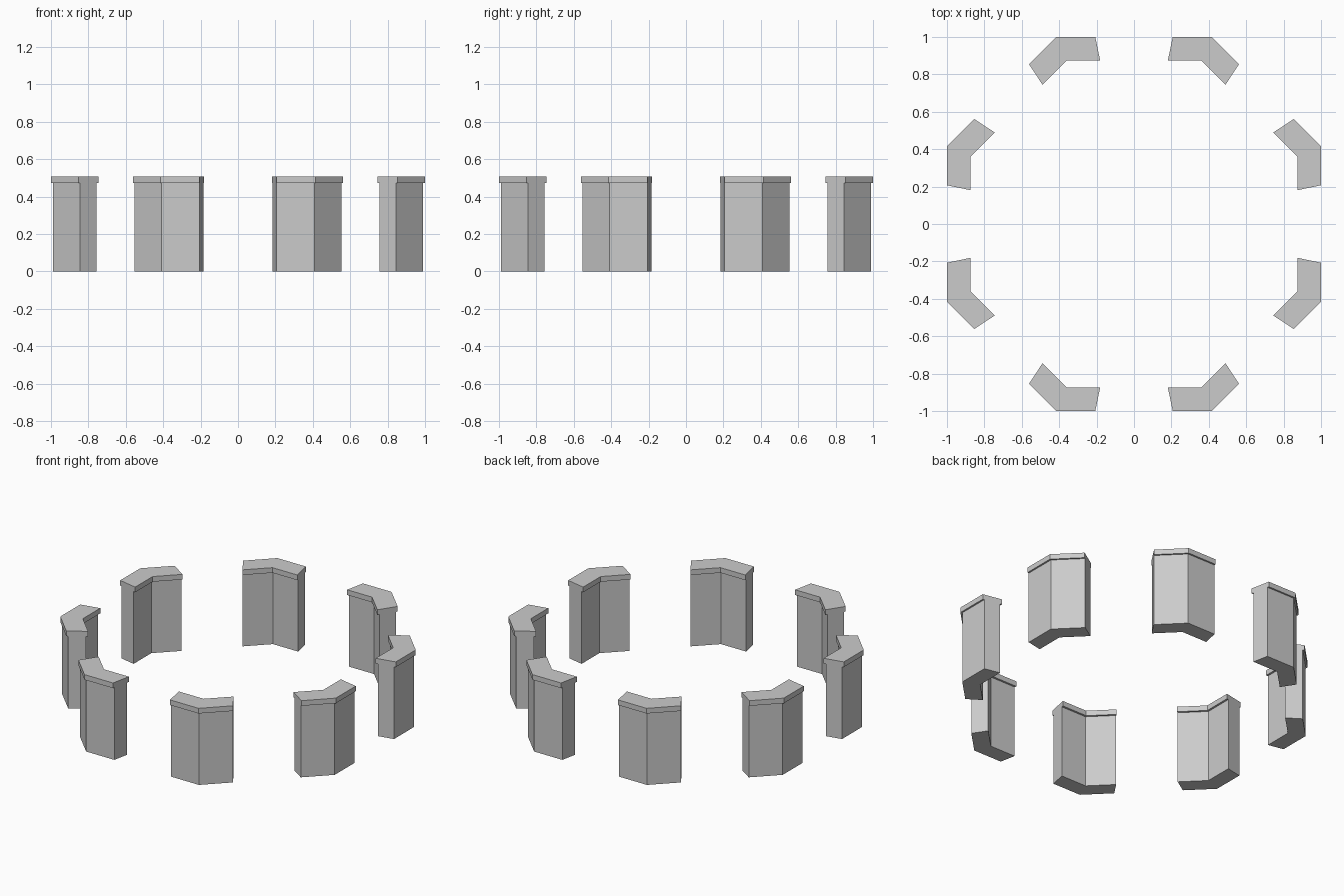
import bpy, bmesh
from math import radians, sin, cos, tan, pi

if "Cube" in bpy.data.objects:
    bpy.data.objects.remove(bpy.data.objects["Cube"])

HALF = radians(10.8)      # half the angle each merlon spans
APO = pi / 8              # half an octagon side


def point(apothem, corner, offset):
    # point on an octagon outline, at an angle offset from one of its corners
    r = apothem / cos(APO - abs(offset))
    return r * cos(corner + offset), r * sin(corner + offset)


def block(name, corner, inner, outer, z0, z1):
    # bent wall block wrapped round an octagon corner, with radial ends
    offs = (-HALF, 0, HALF)
    outline = [point(outer, corner, o) for o in offs]
    outline += [point(inner, corner, o) for o in reversed(offs)]
    bm = bmesh.new()
    base = bm.faces.new([bm.verts.new((x, y, z0)) for x, y in outline])
    top = bmesh.ops.extrude_face_region(bm, geom=[base], use_keep_orig=True)["geom"]
    bmesh.ops.translate(bm, vec=(0, 0, z1 - z0),
                        verts=[g for g in top if isinstance(g, bmesh.types.BMVert)])
    bmesh.ops.recalc_face_normals(bm, faces=bm.faces)
    mesh = bpy.data.meshes.new(name)
    bm.to_mesh(mesh)
    bm.free()
    obj = bpy.data.objects.new(name, mesh)
    bpy.context.collection.objects.link(obj)


# eight merlons, one on each corner, each with an overhanging cap
for i in range(8):
    corner = APO + i * pi / 4
    block(f"merlon_body_{i + 1}", corner, 0.886, 0.989, 0, 0.474)
    block(f"merlon_cap_{i + 1}", corner, 0.873, 1.0, 0.474, 0.508)
